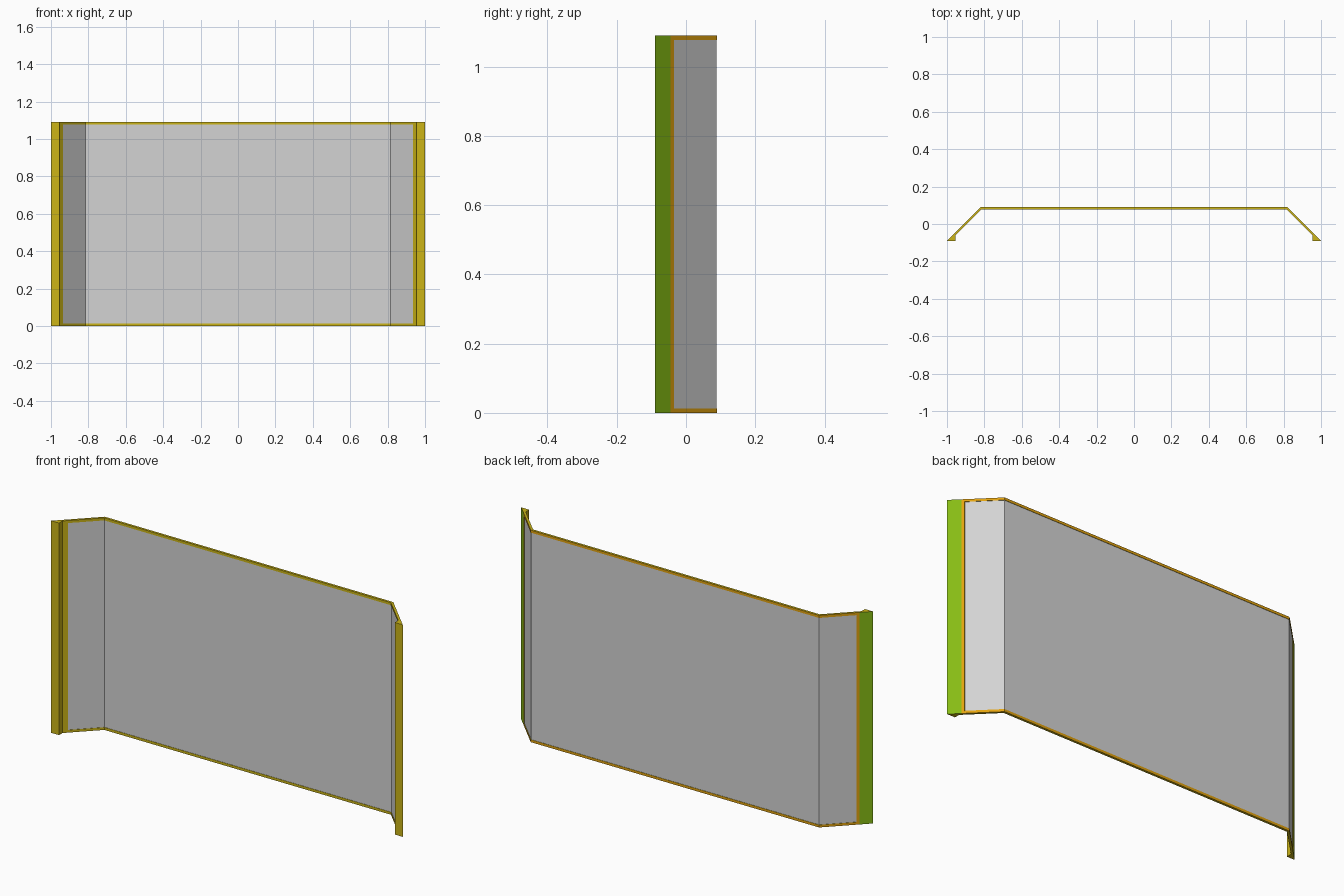
import bpy, bmesh, math

cube = bpy.data.objects.get("Cube")
if cube:
    bpy.data.objects.remove(cube)

HEIGHT, RAIL, DEPTH = 1.09, 0.013, 0.012
POST, JAMB = 0.064, 0.078      # distances along the splayed side from its tip
S = math.sqrt(0.5)


def material(name, srgb):
    rgba = [((c + 0.055) / 1.055) ** 2.4 if c > 0.04 else c / 12.92 for c in srgb] + [1]
    m = bpy.data.materials.new(name)
    m.use_nodes = True
    m.diffuse_color = rgba
    m.node_tree.nodes["Principled BSDF"].inputs["Base Color"].default_value = rgba
    return m


yellow = material("inner frame yellow", (0.80, 0.71, 0.09))
orange = material("outer frame orange", (0.89, 0.64, 0.06))
green = material("post outer green", (0.53, 0.74, 0.08))
grey = material("pane grey", (0.83, 0.83, 0.83))


def side(t, d):
    """Point on the splayed side: t along from the tip, d in from the outer face."""
    return (1 - S * (t + d), -0.09 + S * (t - d))


def corner(d):
    return (0.82 - d * math.tan(math.pi / 8), 0.09 - d)


def flip(points):
    return [(-x, y) for x, y in reversed(points)]


def prism(name, outline, z0, z1, inner, outer):
    """Extrude a plan outline; faces on the outer side get their own colour."""
    bm = bmesh.new()
    base = bm.faces.new([bm.verts.new((x, y, z0)) for x, y in outline])
    top = bmesh.ops.extrude_face_region(bm, geom=[base])["geom"]
    bmesh.ops.translate(bm, vec=(0, 0, z1 - z0),
                        verts=[v for v in top if isinstance(v, bmesh.types.BMVert)])
    bmesh.ops.recalc_face_normals(bm, faces=bm.faces)
    for f in bm.faces:
        f.normal_update()
        outward = f.normal.x * f.calc_center_median().x > -0.01
        f.material_index = int(f.normal.y > 0.3 and outward)
    mesh = bpy.data.meshes.new(name)
    bm.to_mesh(mesh)
    bm.free()
    mesh.materials.append(inner)
    mesh.materials.append(outer)
    bpy.context.collection.objects.link(bpy.data.objects.new(name, mesh))


def band(t, d0, d1):
    """Plan outline running round both bends, between two depths."""
    outside = [side(t, d0), corner(d0)]
    inside = [side(t, d1), corner(d1)]
    return outside + flip(outside) + list(reversed(inside + flip(inside)))


# Rails and the bent pane
prism("bottom_rail", band(POST, 0, DEPTH), 0, RAIL, yellow, orange)
prism("top_rail", band(POST, 0, DEPTH), HEIGHT - RAIL, HEIGHT, yellow, orange)
prism("pane", band(JAMB, 0.002, 0.010), RAIL, HEIGHT - RAIL, grey, grey)

# Jambs and end posts, one pair per side
jamb = [side(POST, 0), side(JAMB, 0), side(JAMB, DEPTH), side(POST, DEPTH)]
post = [side(0, 0), side(POST, 0), side(POST, DEPTH), (0.955, -0.062), (0.955, -0.09)]
for label, place in (("left", list), ("right", flip)):
    prism(label + "_jamb", place(jamb), RAIL, HEIGHT - RAIL, yellow, orange)
    prism(label + "_post", place(post), 0, HEIGHT, yellow, green)
